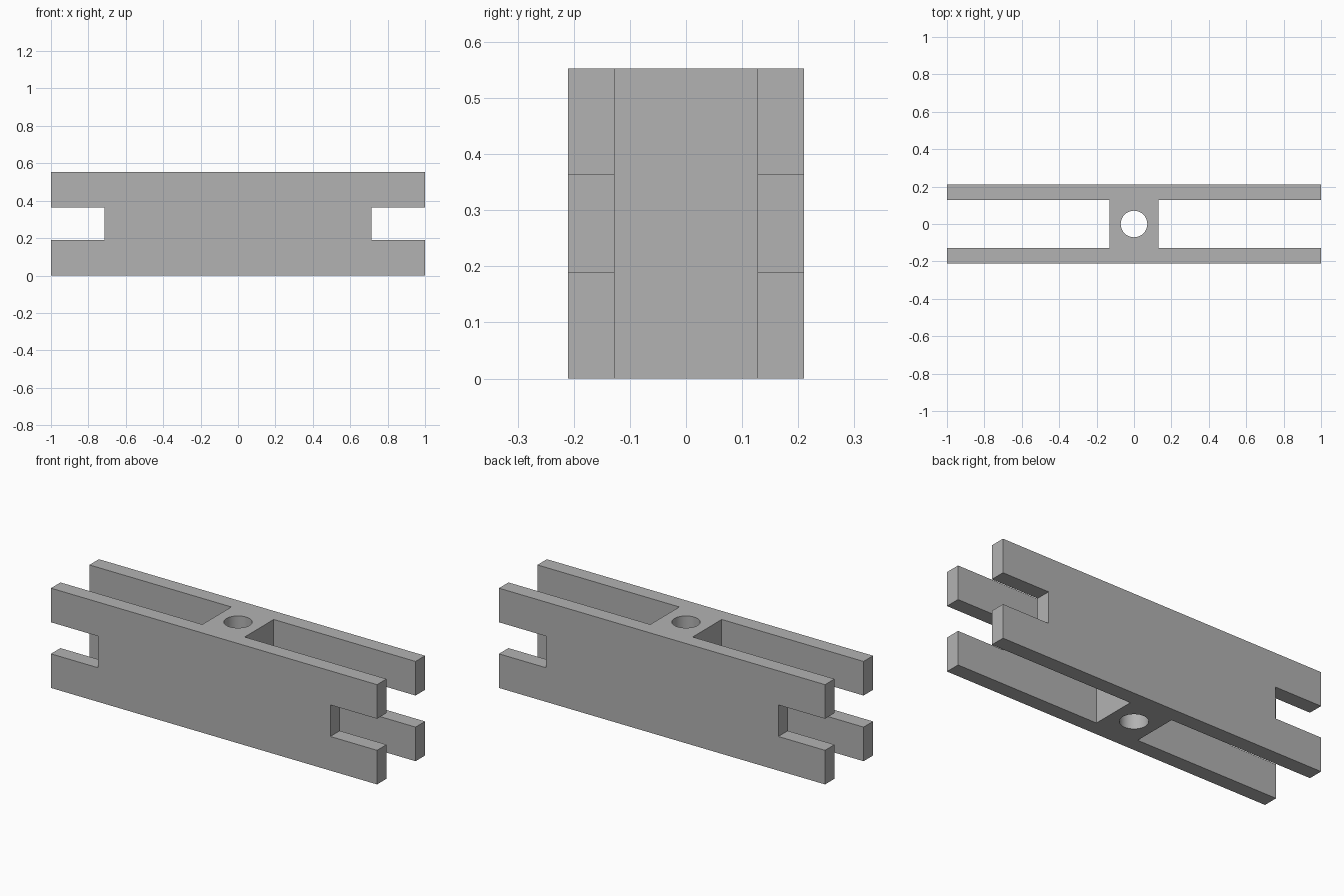
import bpy

LENGTH, DEPTH, HEIGHT = 2.0, 0.42, 0.553
WEB_X, GAP_Y = 0.13, 0.127          # half sizes of the central web
SLOT_X, SLOT_LOW, SLOT_HIGH = 0.713, 0.189, 0.364
HOLE_RADIUS = 0.071
OVER = 0.1                          # how far cutters pass the surface

default = bpy.data.objects.get("Cube")
if default:
    bpy.data.objects.remove(default, do_unlink=True)

grey = bpy.data.materials.new("light grey")
grey.use_nodes = True
colour = (0.448, 0.448, 0.448, 1)
grey.diffuse_color = colour
grey.node_tree.nodes["Principled BSDF"].inputs["Base Color"].default_value = colour


def box(name, low, high):
    """Axis-aligned box between two corners."""
    centre = [(a + b) / 2 for a, b in zip(low, high)]
    bpy.ops.mesh.primitive_cube_add(size=1, location=centre)
    obj = bpy.context.object
    obj.name = name
    obj.scale = [b - a for a, b in zip(low, high)]
    bpy.ops.object.transform_apply(location=True, rotation=False, scale=True)
    obj.data.materials.append(grey)
    return obj


def cut(target, cutter):
    """Subtract the cutter and discard it."""
    cutter.hide_render = True
    mod = target.modifiers.new("cut", 'BOOLEAN')
    mod.operation = 'DIFFERENCE'
    mod.solver = 'EXACT'
    mod.object = cutter
    bpy.context.view_layer.objects.active = target
    bpy.ops.object.modifier_apply(modifier=mod.name)
    bpy.data.objects.remove(cutter, do_unlink=True)


# Solid connecting beam
half = LENGTH / 2
beam = box("connecting_beam", (-half, -DEPTH / 2, 0), (half, DEPTH / 2, HEIGHT))

for side in (-1, 1):
    # Open channel between the two side plates
    xs = sorted((side * WEB_X, side * (half + OVER)))
    cut(beam, box("channel_cutter", (xs[0], -GAP_Y, -OVER), (xs[1], GAP_Y, HEIGHT + OVER)))
    # Notch through the plate ends
    xs = sorted((side * SLOT_X, side * (half + OVER)))
    cut(beam, box("notch_cutter", (xs[0], -DEPTH, SLOT_LOW), (xs[1], DEPTH, SLOT_HIGH)))

# Vertical pin hole through the web
bpy.ops.mesh.primitive_cylinder_add(vertices=64, radius=HOLE_RADIUS, depth=HEIGHT + 2 * OVER,
                                    location=(0, 0, HEIGHT / 2))
hole = bpy.context.object
hole.name = "hole_cutter"
hole.data.materials.append(grey)
cut(beam, hole)

# Smooth hole wall, sharp edges elsewhere
bpy.ops.object.select_all(action='DESELECT')
beam.select_set(True)
bpy.context.view_layer.objects.active = beam
bpy.ops.object.shade_smooth_by_angle(angle=0.5)
